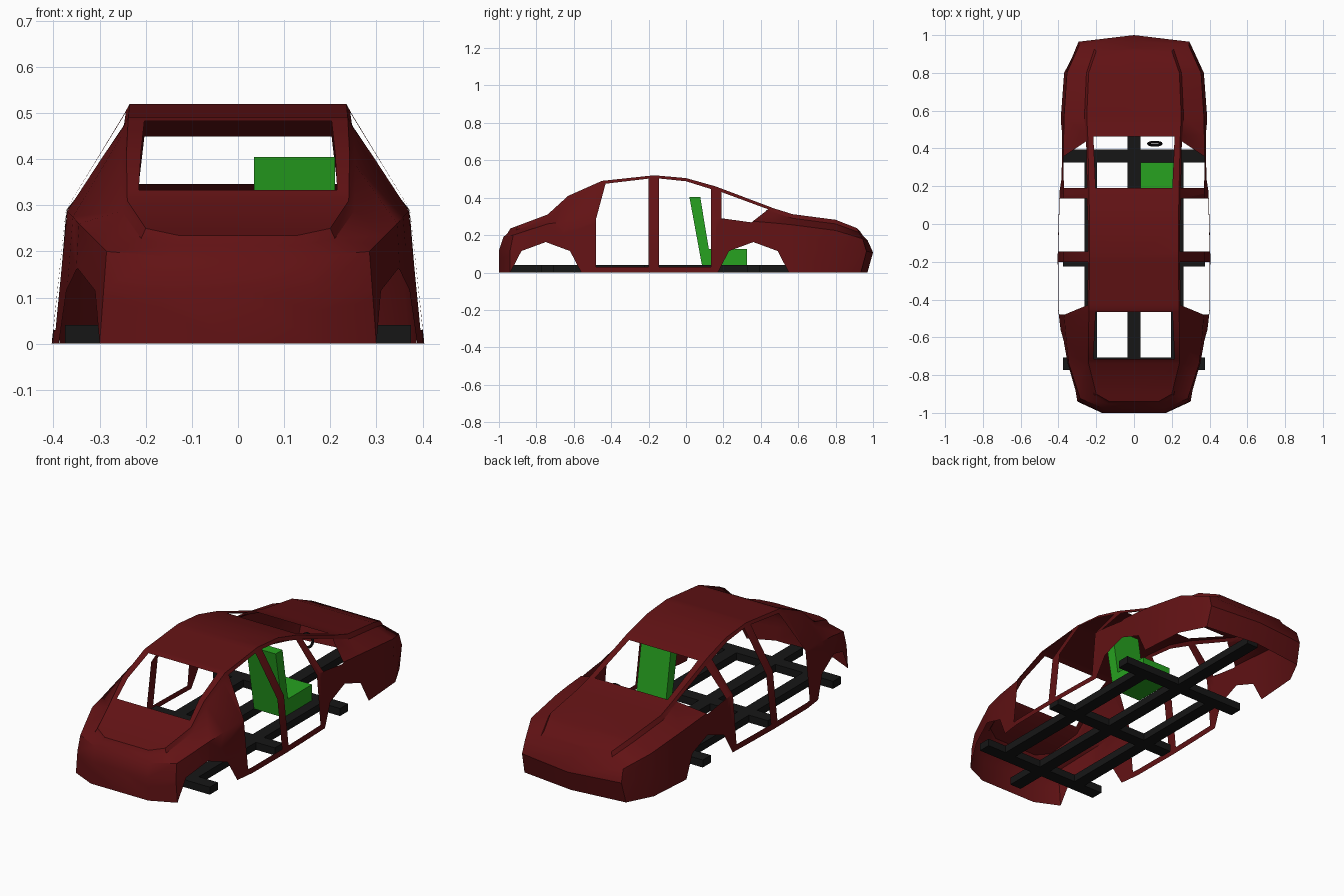
import bpy, bmesh, math
from mathutils import Vector

if "Cube" in bpy.data.objects:
    bpy.data.objects.remove(bpy.data.objects["Cube"])


def material(name, rgb):
    m = bpy.data.materials.new(name)
    m.diffuse_color = (*rgb, 1)
    m.use_nodes = True
    m.node_tree.nodes["Principled BSDF"].inputs["Base Color"].default_value = m.diffuse_color
    return m


RED = material("dark_red", (0.12, 0.006, 0.007))
BLACK = material("black", (0.008, 0.008, 0.008))
GREEN = material("green", (0.02, 0.36, 0.014))


def add_object(name, bm, mat):
    mesh = bpy.data.meshes.new(name)
    bm.to_mesh(mesh)
    bm.free()
    mesh.materials.append(mat)
    ob = bpy.data.objects.new(name, mesh)
    bpy.context.collection.objects.link(ob)
    return ob


# Body stations: y, top y shift, chin shift, sill width, belt width, belt z, roof width, roof z
STATIONS = [
    (-1.00, .06, 0, 0, 0, .19, 0, .235),
    (-1.00, .06, 0, .17, .16, .19, .13, .235),
    (-.94, .04, 0, .30, .285, .20, .20, .25),
    (-.74, 0, 0, .36, .345, .26, .24, .31),
    (-.63, 0, 0, .38, .358, .275, .242, .41),
    (-.45, 0, 0, .402, .373, .29, .238, .49),
    (-.17, 0, 0, .404, .373, .29, .235, .52),
    (.00, 0, 0, .40, .372, .29, .235, .505),
    (.16, 0, 0, .395, .372, .29, .238, .46),
    (.47, 0, 0, .39, .372, .265, .245, .343),
    (.57, 0, 0, .387, .37, .255, .25, .312),
    (.80, 0, 0, .37, .355, .225, .24, .282),
    (.965, -.05, -.03, .30, .29, .18, .20, .237),
    (1.00, -.07, -.03, 0, 0, .17, 0, .222),
]


def section(y, dy, chin, wb, wm, zm, wt, zt):
    z1 = min(.12, zm * .63)
    half = [(wb, y + chin, 0),
            (wb + (wm - wb) * z1 / zm, y, z1),
            (wm, y + dy * .4, zm),
            (wt * 1.05, y + dy * .8, zt - .022),
            (wt, y + dy, zt)]
    return half + [(0, y + dy, zt)] + [(-x, b, c) for x, b, c in reversed(half)]


def cut_opening(bm, poly, axes, min_x=0.0):
    """Cut a convex outline, seen along the remaining axis, out of the shell."""
    a, b = axes
    pts = [Vector(p) for p in poly]
    mid = sum(pts, Vector((0, 0))) / len(pts)
    planes = []
    for p, q in zip(pts, pts[1:] + pts[:1]):
        d = q - p
        n = Vector((d.y, -d.x)).normalized()
        if n.dot(mid - p) > 0:
            n = -n
        co, no = Vector((0, 0, 0)), Vector((0, 0, 0))
        co[a], co[b], no[a], no[b] = p.x, p.y, n.x, n.y
        planes.append((co, no))

    def near(f):
        for i, ax in enumerate(axes):
            v = [w.co[ax] for w in f.verts]
            o = [p[i] for p in pts]
            if max(v) < min(o) or min(v) > max(o):
                return False
        return True

    for co, no in planes:
        faces = [f for f in bm.faces if near(f)]
        edges = {e for f in faces for e in f.edges}
        verts = {v for f in faces for v in f.verts}
        bmesh.ops.bisect_plane(bm, geom=faces + list(edges) + list(verts),
                               dist=1e-5, plane_co=co, plane_no=no)
    doomed = []
    for f in bm.faces:
        c = f.calc_center_median()
        if abs(c.x) >= min_x and all((c - co).dot(no) < 0 for co, no in planes):
            doomed.append(f)
    bmesh.ops.delete(bm, geom=doomed, context='FACES')


# Body shell lofted through the stations
bm = bmesh.new()
rows = [[bm.verts.new(p) for p in section(*s)] for s in STATIONS]
for r, s in zip(rows, rows[1:]):
    for i in range(len(r) - 1):
        bm.faces.new((r[i], r[i + 1], s[i + 1], s[i]))
bmesh.ops.remove_doubles(bm, verts=bm.verts, dist=1e-4)
bmesh.ops.recalc_face_normals(bm, faces=bm.faces)
top = max(bm.faces, key=lambda f: f.calc_center_median().z)
top.normal_update()
if top.normal.z < 0:
    bmesh.ops.reverse_faces(bm, faces=bm.faces)

# Wheel arches, door openings and quarter windows
for y in (-.75, .36):
    cut_opening(bm, [(y - .195, -.01), (y - .13, .115), (y, .163),
                     (y + .13, .115), (y + .195, -.01)], (1, 2), .2)
cut_opening(bm, [(-.48, .03), (-.2, .03), (-.2, .502), (-.43, .475), (-.48, .29)], (1, 2), .2)
cut_opening(bm, [(-.145, .03), (.135, .03), (.135, .446), (0, .488), (-.145, .503)], (1, 2), .2)
cut_opening(bm, [(.19, .43), (.19, .29), (.35, .268), (.44, .338)], (1, 2), .2)
# Windscreen openings at both ends of the roof
cut_opening(bm, [(-.215, -.715), (.215, -.715), (.203, -.465), (-.203, -.465)], (0, 1))
cut_opening(bm, [(-.203, .19), (.203, .19), (.215, .462), (-.215, .462)], (0, 1))
body = add_object("body_shell", bm, RED)
bpy.context.view_layer.objects.active = body
body.select_set(True)
bpy.ops.object.shade_smooth_by_angle(angle=math.radians(35))
body.select_set(False)


def bar(name, x0, x1, y0, y1):
    b = bmesh.new()
    bmesh.ops.create_cube(b, size=1)
    for v in b.verts:
        v.co = ((x0 + x1) / 2 + v.co.x * (x1 - x0),
                (y0 + y1) / 2 + v.co.y * (y1 - y0), .02 + v.co.z * .04)
    add_object(name, b, BLACK)


# Chassis frame
bar("frame_spine", -.034, .034, -.94, .94)
for x in (-.23, .23):
    bar("frame_side_rail", x - .033, x + .033, -.77, .39)
for y in (-.74, -.19, .36):
    bar("frame_cross_bar", -.375, .375, y - .034, y + .034)

# Seat: L profile extruded sideways
bm = bmesh.new()
profile = [(.085, .04), (.325, .04), (.325, .125), (.122, .125), (.076, .405), (.018, .405)]
face = bm.faces.new([bm.verts.new((.035, y, z)) for y, z in profile])
ext = bmesh.ops.extrude_face_region(bm, geom=[face])
bmesh.ops.translate(bm, vec=(.175, 0, 0),
                    verts=[g for g in ext["geom"] if isinstance(g, bmesh.types.BMVert)])
bmesh.ops.recalc_face_normals(bm, faces=bm.faces)
add_object("seat", bm, GREEN)

# Steering wheel
bpy.ops.mesh.primitive_torus_add(major_radius=.034, minor_radius=.007, major_segments=24,
                                 minor_segments=8, location=(.11, .425, .295),
                                 rotation=(math.radians(75), 0, 0))
wheel = bpy.context.object
wheel.name = "steering_wheel"
wheel.data.materials.append(BLACK)
bpy.ops.object.shade_smooth_by_angle(angle=math.radians(40))
